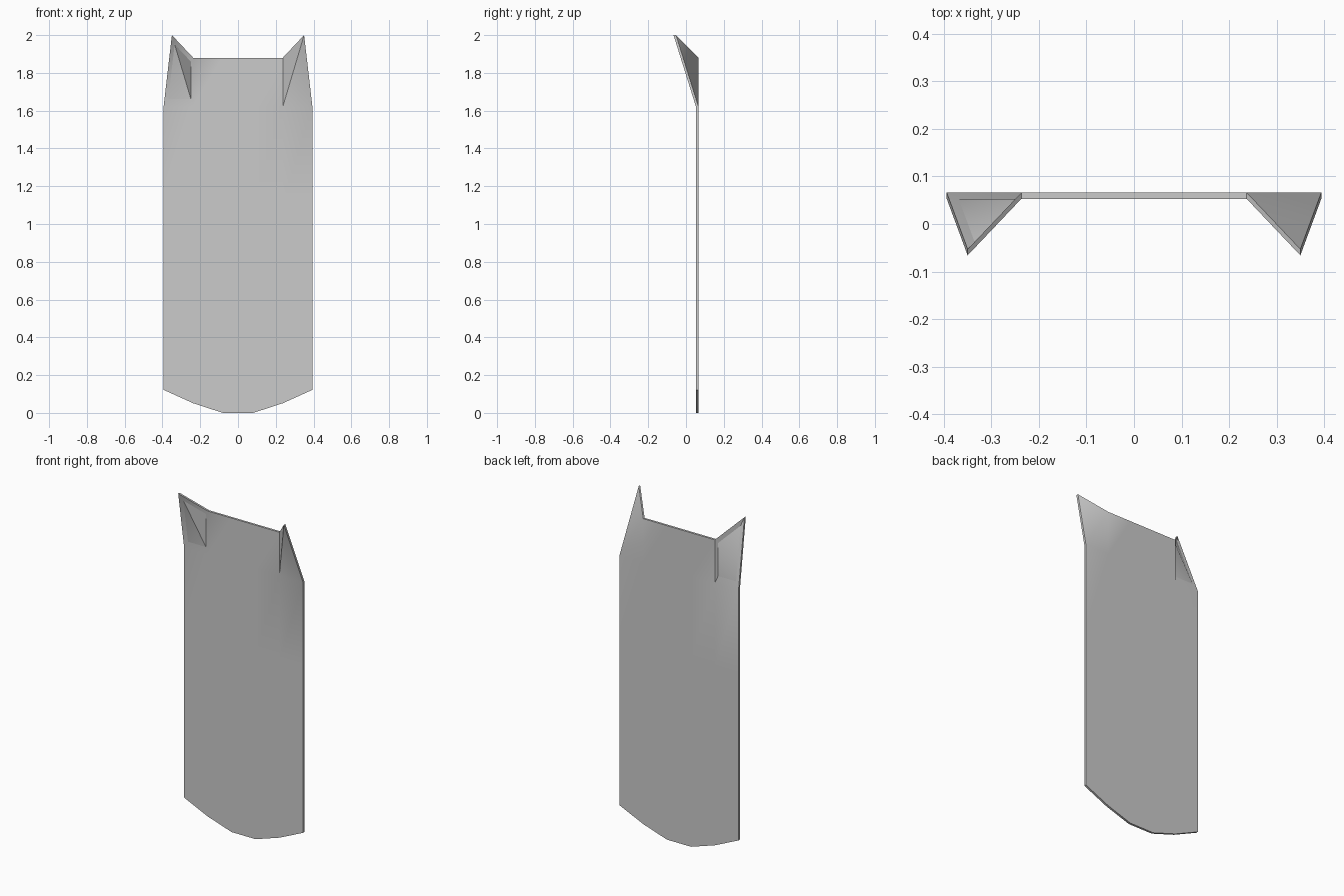
import bpy, bmesh, math

if "Cube" in bpy.data.objects:
    bpy.data.objects.remove(bpy.data.objects["Cube"])

COLS = [-0.394, -0.237, -0.08, 0.08, 0.237, 0.394]
BOTTOM = [0.127, 0.056, 0.005, 0.005, 0.056, 0.127]
BOTTOM = [z - 0.005 for z in BOTTOM]
ROWS = [0.62, 1.12, 1.62]
THICK = 0.013
FRONT_Y = 0.053

bm = bmesh.new()


def sheet(offset):
    """Grid of vertices for one side of the panel, with folded top corners."""
    grid = []
    for i, x in enumerate(COLS):
        column = [bm.verts.new((x, FRONT_Y + offset, z)) for z in [BOTTOM[i]] + ROWS]
        if i in (0, len(COLS) - 1):      # corner tip bent forward
            tip = (math.copysign(0.35, x), -0.066 + offset, 2.0)
        else:
            tip = (x, FRONT_Y + offset, 1.88)
        column.append(bm.verts.new(tip))
        grid.append(column)
    return grid


front, back = sheet(0), sheet(THICK)
n, m = len(COLS) - 1, len(ROWS) + 1

# Front and back skins; folded corner quads are split along their creases
for g, is_back in ((front, False), (back, True)):
    for i in range(n):
        for j in range(m):
            a, b, c, d = g[i][j], g[i + 1][j], g[i + 1][j + 1], g[i][j + 1]
            if j == m - 1 and i in (0, n - 1):
                faces = [(a, b, d), (b, c, d)] if is_back and i == 0 else [(a, b, c), (a, c, d)]
                if i == n - 1 and is_back:
                    faces = [(a, b, d), (b, c, d)]
            else:
                faces = [(a, b, c, d)]
            for f in faces:
                bm.faces.new(f[::-1] if is_back else f)

# Rim joining the two skins
loop = [(i, 0) for i in range(n)] + [(n, j) for j in range(m)]
loop += [(i, m) for i in range(n, 0, -1)] + [(0, j) for j in range(m, 0, -1)]
for (i, j), (k, l) in zip(loop, loop[1:] + loop[:1]):
    bm.faces.new((front[k][l], front[i][j], back[i][j], back[k][l]))

mesh = bpy.data.meshes.new("panel")
bm.to_mesh(mesh)
bm.free()
panel = bpy.data.objects.new("panel", mesh)
bpy.context.collection.objects.link(panel)

# Soft shading across the folds, crisp rim
bpy.context.view_layer.objects.active = panel
panel.select_set(True)
bpy.ops.object.shade_smooth_by_angle(angle=math.radians(40))
